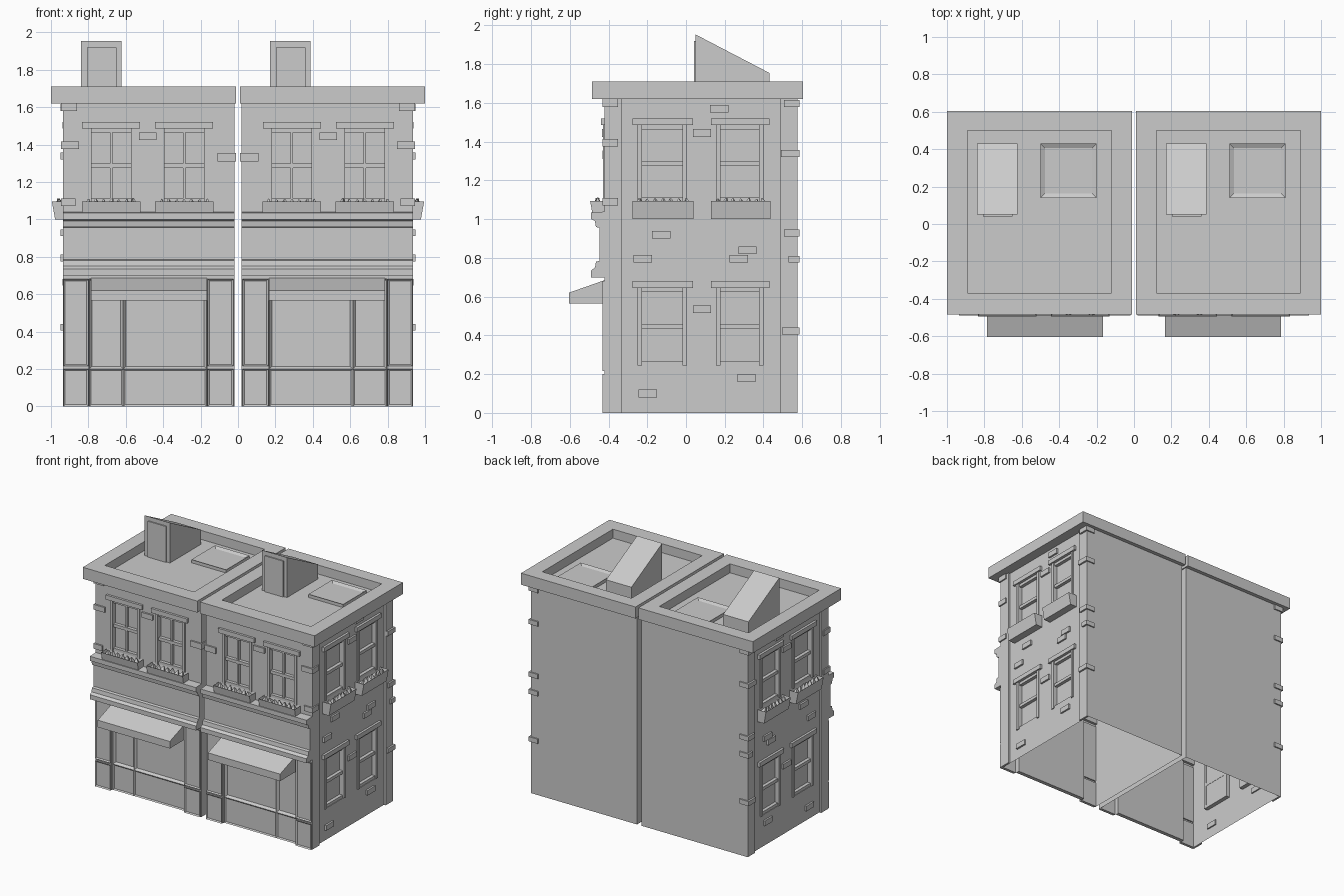
import bpy, bmesh, math, random
from mathutils import Matrix, Vector

if "Cube" in bpy.data.objects:
    bpy.data.objects.remove(bpy.data.objects["Cube"])

random.seed(4)
grey = bpy.data.materials.new("plain_grey")
grey.diffuse_color = (0.6, 0.6, 0.6, 1)
grey.use_nodes = True
grey.node_tree.nodes["Principled BSDF"].inputs["Base Color"].default_value = grey.diffuse_color

FRONT, SIDE = -0.42, 0.92      # wall planes of the right-hand house
parts = {}                     # part name -> bmesh


def place(side, u, d, z):
    """u runs along the wall, d is the distance out from it."""
    return Vector((u, FRONT - d, z)) if side == "front" else Vector((SIDE + d, u, z))


def prism(name, side, u0, u1, profile, inset=None):
    """Extrude a (d, z) profile along a wall; inset = (facing, border, depth)."""
    bm = parts.setdefault(name, bmesh.new())
    a = [bm.verts.new(place(side, u0, d, z)) for d, z in profile]
    b = [bm.verts.new(place(side, u1, d, z)) for d, z in profile]
    n = len(a)
    faces = [bm.faces.new(a), bm.faces.new(b[::-1])]
    faces += [bm.faces.new((a[i], b[i], b[(i + 1) % n], a[(i + 1) % n])) for i in range(n)]
    bmesh.ops.recalc_face_normals(bm, faces=faces)
    bm.normal_update()
    if inset:
        facing, border, depth = inset
        face = max(faces, key=lambda f: f.normal.dot(Vector(facing)))
        bmesh.ops.inset_individual(bm, faces=[face], thickness=border, depth=0)
        bmesh.ops.translate(bm, verts=face.verts[:], vec=-Vector(facing) * depth)


def box(name, side, u0, u1, z0, z1, d0, d1, inset=None):
    prism(name, side, u0, u1, [(d0, z0), (d1, z0), (d1, z1), (d0, z1)], inset)


def panel(name, u0, u1, z0, z1, d0, d1, border=0.013, depth=0.008):
    box(name, "front", u0, u1, z0, z1, d0, d1, ((0, -1, 0), border, depth))


def window(side, u0, u1, z0, z1, mullion):
    """Hole in the wall, frame bars and lintel."""
    box("window_cutter", side, u0, u1, z0, z1, -0.03, 0.05)
    t, mid = 0.022, (z0 + z1) / 2
    for a, b in ((u0, u0 + t), (u1 - t, u1)):
        box("window_frames", side, a, b, z0, z1, -0.032, 0.008)
    for a, b in ((z0, z0 + t), (z1 - t, z1), (mid - 0.012, mid + 0.012)):
        box("window_frames", side, u0 + t, u1 - t, a, b, -0.032, -0.004)
    if mullion:
        c = (u0 + u1) / 2
        box("window_frames", side, c - 0.007, c + 0.007, z0 + t, z1 - t, -0.032, -0.008)
    box("window_lintels", side, u0 - 0.026, u1 + 0.03, z1, z1 + 0.035, 0, 0.018)


def flower_box(side, u0, u1):
    prism("flower_boxes", side, u0, u1, [(0, 1.0), (0.058, 1.0), (0.075, 1.095), (0, 1.095)],
          ((0, 0, 1), 0.008, 0.025))
    bm, n = parts.setdefault("flower_box_plants", bmesh.new()), 7
    for i in range(n):
        u = u0 + 0.035 + (u1 - u0 - 0.07) * i / (n - 1)
        spin = Matrix.Rotation(random.uniform(0, 3), 4, 'Z') @ Matrix.Rotation(random.uniform(-.4, .4), 4, 'X')
        bmesh.ops.create_cone(bm, cap_ends=True, segments=4, radius1=0.03, radius2=0.004,
                              depth=random.uniform(0.04, 0.055),
                              matrix=Matrix.Translation(place(side, u, 0.037, 1.085)) @ spin)


def finish(name, mirror=True):
    bm = parts.pop(name)
    mesh = bpy.data.meshes.new(name)
    bm.to_mesh(mesh)
    bm.free()
    mesh.materials.append(grey)
    ob = bpy.data.objects.new(name, mesh)
    bpy.context.collection.objects.link(ob)
    if mirror:
        ob.modifiers.new("other_house", 'MIRROR')
    return ob


def cut(target, cutter):
    mod = target.modifiers.new("cut", 'BOOLEAN')
    mod.operation, mod.solver, mod.object = 'DIFFERENCE', 'EXACT', cutter
    bpy.context.view_layer.objects.active = target
    bpy.ops.object.modifier_apply(modifier="cut")
    bpy.data.objects.remove(cutter)


# House walls and side corner strips
box("house_walls", "front", 0.02, SIDE, 0, 1.63, -0.995, 0)
for y0, y1 in ((-0.42, -0.33), (0.485, 0.575)):
    box("corner_strips", "side", y0, y1, 0, 1.63, 0, 0.016)

# Upper front windows, then side windows on both floors, with flower boxes
for x0, x1 in ((0.16, 0.415), (0.55, 0.805)):
    window("front", x0, x1, 1.09, 1.485, True)
    flower_box("front", x0 - 0.028, x1 + 0.03)
for y0, y1 in ((-0.25, 0.005), (0.155, 0.40)):
    window("side", y0, y1, 1.09, 1.485, False)
    window("side", y0, y1, 0.245, 0.645, False)
    flower_box("side", y0 - 0.025, y1 + 0.035)

# Shop front: recess, piers, posts, stall panels and glazing frames
box("window_cutter", "front", 0.165, 0.797, -0.1, 0.68, -0.04, 0.05)
for x0, x1 in ((0.025, 0.162), (0.80, 0.933)):
    panel("shop_piers", x0, x1, 0, 0.2, -0.01, 0.012)
    panel("shop_piers", x0, x1, 0.215, 0.68, -0.01, 0.012)
for x0, x1 in ((0.168, 0.614), (0.614, 0.795)):
    panel("shop_stall_panels", x0, x1, 0, 0.2, -0.042, -0.012)
    panel("shop_glazing", x0, x1, 0.2, 0.68, -0.042, -0.014, 0.02, 0.018)

# Fascia board with lower and upper mouldings
prism("shop_fascia", "front", 0.02, 0.935,
      [(-0.02, 0.7), (0.07, 0.7), (0.07, 0.735), (0.05, 0.75), (0.045, 0.78), (0.026, 0.785),
       (0.026, 0.955), (0.045, 0.96), (0.05, 0.99), (0.07, 1.0), (0.07, 1.035), (-0.02, 1.04)])

# Awning
prism("shop_awning", "front", 0.165, 0.787,
      [(-0.03, 0.565), (0.185, 0.565), (0.185, 0.62), (0.0, 0.685), (-0.03, 0.685)])

# Loose bricks on the side wall: left end and bottom
for y, z in ((0.125, 1.55), (0.035, 1.425), (-0.175, 0.9), (-0.27, 0.775), (0.225, 0.775),
             (0.27, 0.82), (0.035, 0.515), (0.265, 0.16), (-0.245, 0.08)):
    box("wall_bricks", "side", y, y + 0.095, z, z + 0.04, -0.01, 0.014)
# Bricks on the front wall
box("wall_bricks", "front", 0.435, 0.53, 1.425, 1.465, -0.01, 0.014)
box("wall_bricks", "front", 0.012, 0.11, 1.31, 1.355, -0.06, 0.012)
# Bricks wrapped around the front and back corners
for x, z in ((0.86, 1.58), (0.85, 1.375), (0.87, 1.07)):
    box("corner_bricks", "front", x, 0.946, z, z + 0.04, -0.07, 0.012)
for y, z in ((0.505, 1.58), (0.49, 1.32), (0.505, 0.91), (0.53, 0.775), (0.495, 0.405)):
    box("corner_bricks", "side", y, 0.585, z, z + 0.036, -0.05, 0.03)

# Roof with a sunken floor behind the parapet
box("roof_parapet", "front", 0.012, 1.0, 1.62, 1.71, -1.025, 0.065)
box("roof_cutter", "front", 0.12, 0.89, 1.64, 1.8, -0.92, -0.05)

# Roof stair huts and skylights, in the same position on each house
for dx in (0, -1.01):
    prism("stair_huts", "front", 0.17 + dx, 0.388 + dx,
          [(-0.47, 1.635), (-0.47, 1.953), (-0.85, 1.755), (-0.85, 1.635)])
    box("stair_hut_doors", "front", 0.202 + dx, 0.36 + dx, 1.635, 1.92, -0.48, -0.461)
    box("skylights", "front", 0.51 + dx, 0.81 + dx, 1.635, 1.665, -0.85, -0.56,
        ((0, 0, 1), 0.033, 0.012))

# Turn the parts into objects, cut the openings, open the underside
walls = finish("house_walls", mirror=False)
cut(walls, finish("window_cutter", mirror=False))
bm = bmesh.new()
bm.from_mesh(walls.data)
under = [f for f in bm.faces if all(v.co.z < 0.001 for v in f.verts)]
bmesh.ops.delete(bm, geom=under, context='FACES')
bm.to_mesh(walls.data)
bm.free()
walls.modifiers.new("other_house", 'MIRROR')

roof = finish("roof_parapet", mirror=False)
cut(roof, finish("roof_cutter", mirror=False))
roof.modifiers.new("other_house", 'MIRROR')

for name in list(parts):
    finish(name, mirror=name not in ("stair_huts", "stair_hut_doors", "skylights"))
